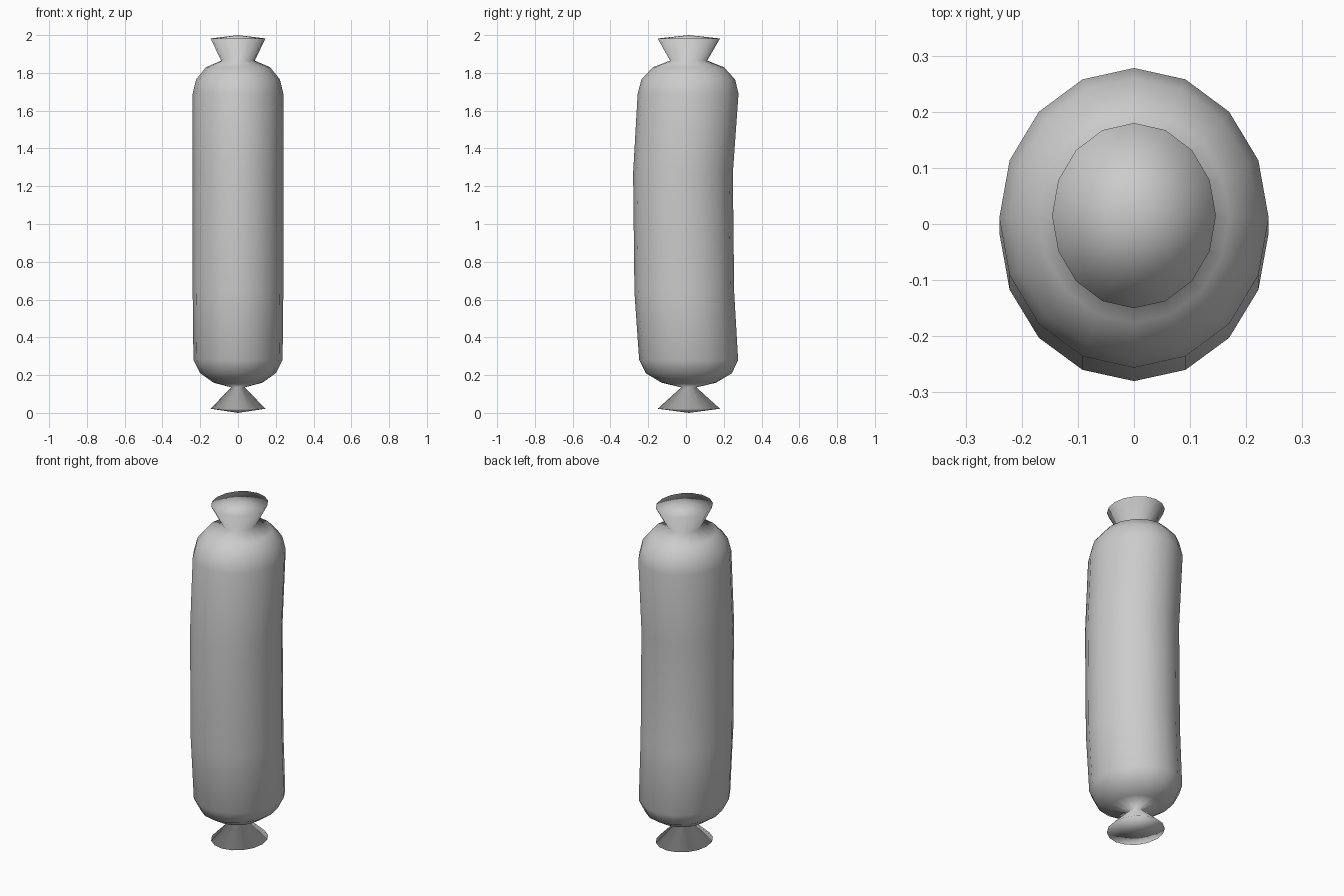
import bpy, bmesh, math

old = bpy.data.objects.get("Cube")
if old:
    bpy.data.objects.remove(old, do_unlink=True)

SIDES = 16

# One plain grey casing material
grey = bpy.data.materials.new("casing_grey")
grey.use_nodes = True
colour = (0.6, 0.6, 0.6, 1.0)
grey.diffuse_color = colour
grey.node_tree.nodes["Principled BSDF"].inputs["Base Color"].default_value = colour

# Cross-sections from bottom to top: height, x radius, y radius, y centre
SECTIONS = [
    (0.022, 0.146, 0.165, 0.015),   # bottom flare rim
    (0.135, 0.035, 0.040, 0.015),   # bottom pinch
    (0.160, 0.130, 0.145, 0.015),   # lower rounding
    (0.210, 0.200, 0.228, 0.015),
    (0.280, 0.236, 0.262, 0.014),
    (0.640, 0.240, 0.264, -0.009),  # gently bent body
    (1.270, 0.240, 0.264, -0.016),
    (1.690, 0.240, 0.267, 0.011),
    (1.765, 0.222, 0.248, 0.012),   # upper rounding
    (1.830, 0.170, 0.188, 0.013),
    (1.865, 0.088, 0.098, 0.014),   # top pinch
    (1.982, 0.146, 0.165, 0.015),   # top flare rim
]

bm = bmesh.new()


def ring(z, rx, ry, cy):
    angles = [2 * math.pi * i / SIDES for i in range(SIDES)]
    return [bm.verts.new((rx * math.cos(a), cy + ry * math.sin(a), z)) for a in angles]


def cap(loop, z, cy):
    tip = bm.verts.new((0, cy, z))
    for i in range(SIDES):
        bm.faces.new((loop[i], loop[(i + 1) % SIDES], tip))


# Skin the sections, then close both ends with shallow domes
rings = [ring(*s) for s in SECTIONS]
for low, high in zip(rings, rings[1:]):
    for i in range(SIDES):
        j = (i + 1) % SIDES
        bm.faces.new((low[i], low[j], high[j], high[i]))
cap(rings[0], 0.0, 0.015)
cap(rings[-1], 2.0, 0.015)
bmesh.ops.recalc_face_normals(bm, faces=bm.faces)
for face in bm.faces:
    face.smooth = True

mesh = bpy.data.meshes.new("sausage")
bm.to_mesh(mesh)
bm.free()
mesh.materials.append(grey)
sausage = bpy.data.objects.new("sausage", mesh)
bpy.context.collection.objects.link(sausage)
